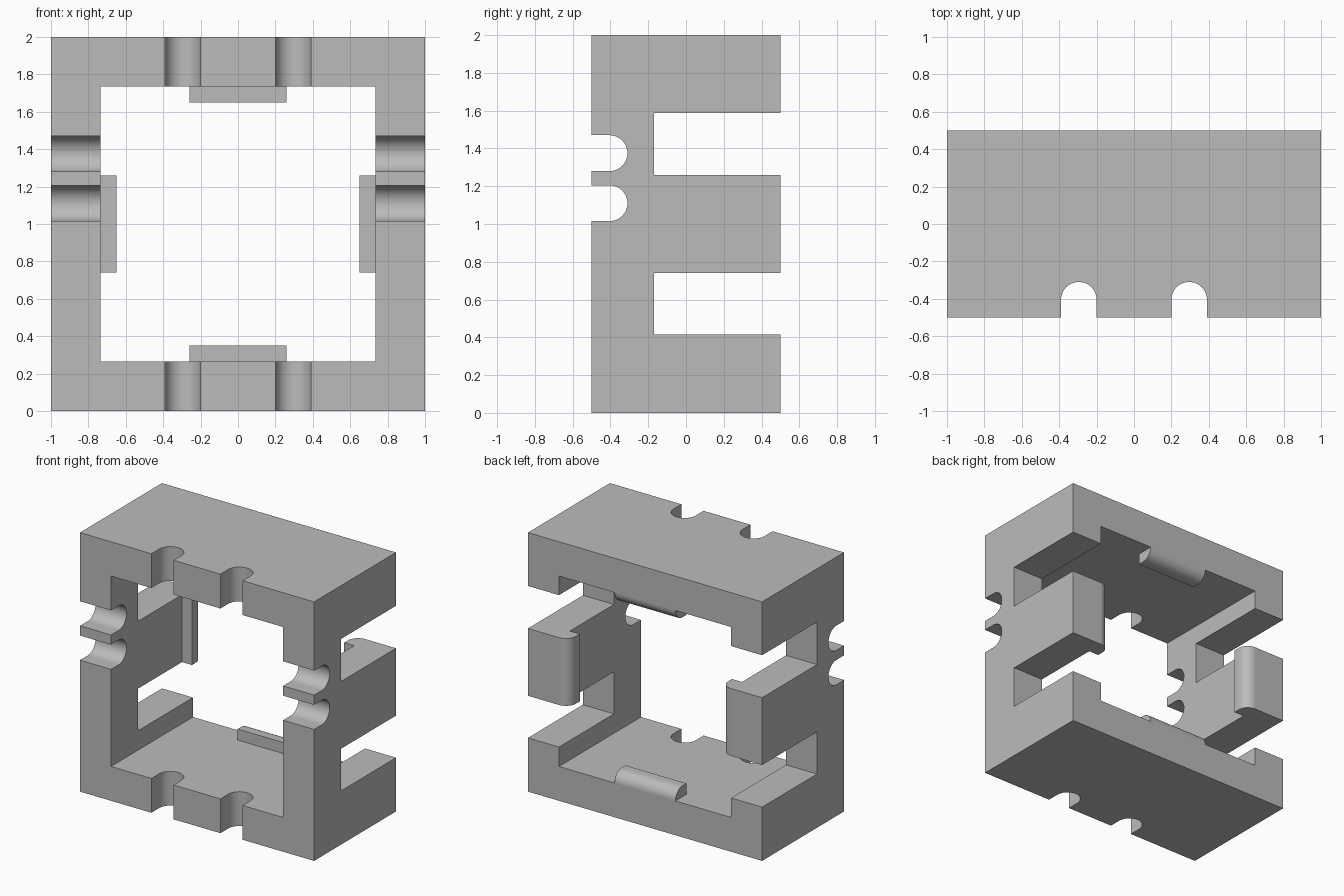
import bpy, bmesh
from math import sin, cos, pi, radians
from mathutils import Matrix, Vector

cube = bpy.data.objects.get("Cube")
if cube:
    bpy.data.objects.remove(cube, do_unlink=True)

grey = bpy.data.materials.new("light grey plastic")
grey.use_nodes = True
colour = (0.5, 0.5, 0.5, 1)
grey.diffuse_color = colour
grey.node_tree.nodes["Principled BSDF"].inputs["Base Color"].default_value = colour

OUTER, INNER, BACK = 1.0, 0.735, 0.5
MID = Vector((0, 0, 1))


def prism(name, points, place, start, end):
    """Extrude a 2D profile; place(u, v, w) turns it into 3D."""
    bm = bmesh.new()
    low = [bm.verts.new(place(u, v, start)) for u, v in points]
    high = [bm.verts.new(place(u, v, end)) for u, v in points]
    bm.faces.new(low)
    bm.faces.new(high)
    for i in range(len(low)):
        j = (i + 1) % len(low)
        bm.faces.new((low[i], low[j], high[j], high[i]))
    bmesh.ops.recalc_face_normals(bm, faces=bm.faces)
    mesh = bpy.data.meshes.new(name)
    bm.to_mesh(mesh)
    bm.free()
    mesh.materials.append(grey)
    obj = bpy.data.objects.new(name, mesh)
    bpy.context.collection.objects.link(obj)
    return obj


def rect(u0, u1, v0, v1):
    return [(u0, v0), (u1, v0), (u1, v1), (u0, v1)]


def arc(cu, cv, r, a0, a1, steps):
    angles = [a0 + (a1 - a0) * i / steps for i in range(steps + 1)]
    return [(cu + r * cos(a), cv + r * sin(a)) for a in angles]


def activate(obj):
    bpy.ops.object.select_all(action='DESELECT')
    bpy.context.view_layer.objects.active = obj
    obj.select_set(True)


def cut(body, cutter):
    cutter.hide_render = True
    mod = body.modifiers.new("cut", 'BOOLEAN')
    mod.operation, mod.solver, mod.object = 'DIFFERENCE', 'EXACT', cutter
    activate(body)
    bpy.ops.object.modifier_apply(modifier=mod.name)
    bpy.data.objects.remove(cutter, do_unlink=True)


def along_x(u, v, w):   # profile in y, z
    return (w, u, v)


def along_y(u, v, w):   # profile in x, z
    return (u, w, v)


def along_z(u, v, w):   # profile in x, y
    return (u, v, w)


# Square frame with an open middle
frame = prism("frame", rect(-OUTER, OUTER, 0, 2), along_y, -BACK, BACK)
cut(frame, prism("opening", rect(-INNER, INNER, 1 - INNER, 1 + INNER), along_y, -1, 1))

# Slots that free a spring arm in each side wall
for z0, z1 in ((0.415, 0.74), (1.26, 1.588)):
    cut(frame, prism("slot", rect(-0.17, 1, z0, z1), along_x, -2, 2))

# Round-bottomed grooves across the front edges
R, GROOVE_Y = 0.095, -0.405
for x in (-0.295, 0.295):
    outline = [(x + R, -1)] + arc(x, GROOVE_Y, R, 0, pi, 24) + [(x - R, -1)]
    cut(frame, prism("groove", outline, along_z, -1, 3))
for z in (1.11, 1.375):
    outline = [(-1, z - R)] + arc(GROOVE_Y, z, R, -pi / 2, pi / 2, 24) + [(-1, z + R)]
    cut(frame, prism("groove", outline, along_x, -2, 2))

# Catch lips around the back of the opening, rounded on the back
LIP = 0.085
lip_profile = [(0.367, 0), (0.367, LIP)] + arc(BACK - LIP, 0, LIP, pi / 2, 0, 12)
parts = [frame]
for k, side in enumerate(("bottom", "right", "top", "left")):
    turn = Matrix.Rotation(k * pi / 2, 3, 'Y')

    def on_wall(u, v, w):
        return MID + turn @ Vector((w, u, v - INNER))

    parts.append(prism(side + "_catch_lip", lip_profile, on_wall, -0.26, 0.26))

for part in parts:
    activate(part)
    bpy.ops.object.shade_smooth_by_angle(angle=radians(30))
